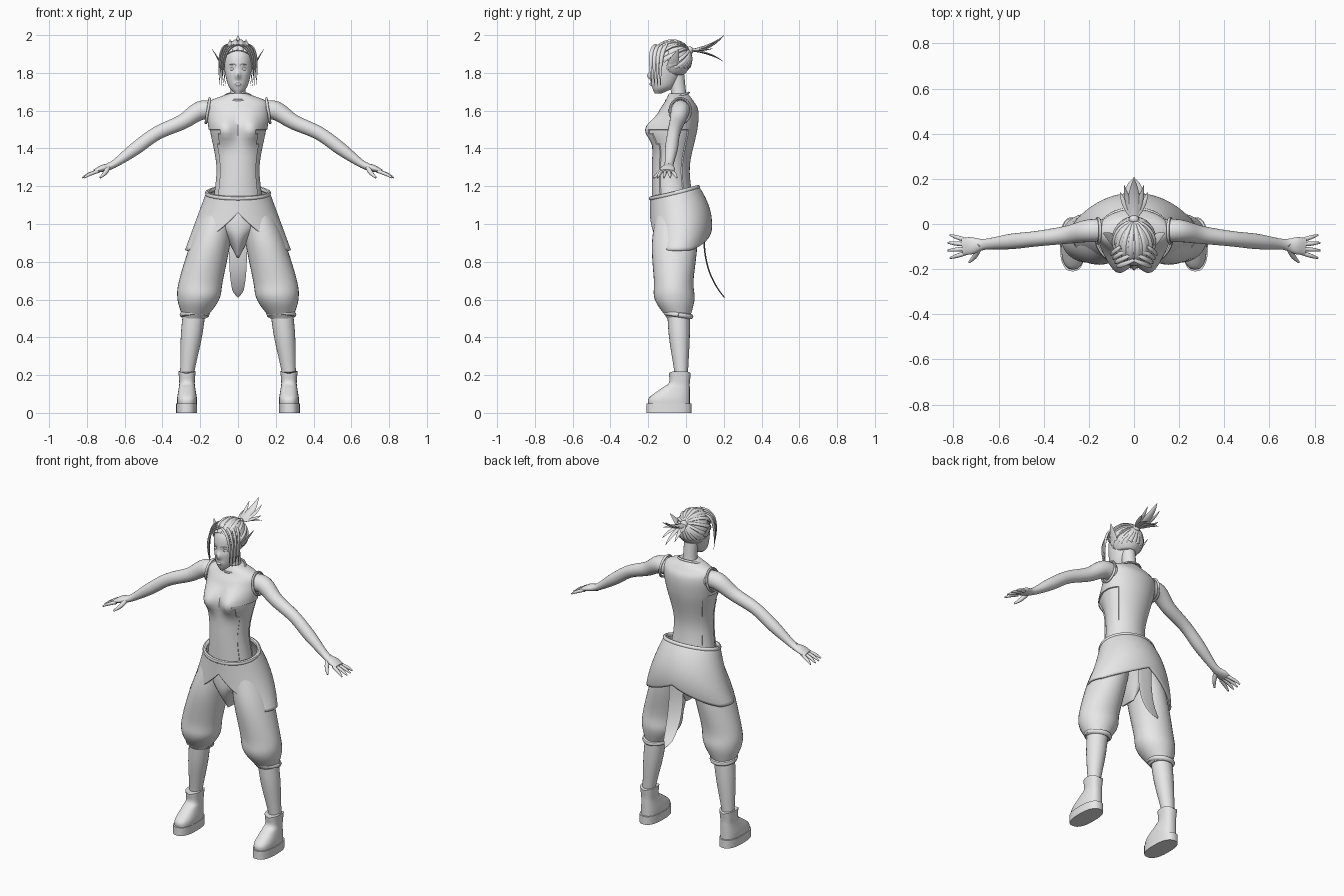
import bpy, bmesh, math
from math import sin, cos, pi, exp, sqrt, copysign
from mathutils import Vector

default_cube = bpy.data.objects.get("Cube")
if default_cube:
    bpy.data.objects.remove(default_cube, do_unlink=True)

grey = (.8, .8, .8, 1)
material = bpy.data.materials.new("plain grey")
material.use_nodes = True
material.diffuse_color = grey
material.node_tree.nodes["Principled BSDF"].inputs["Base Color"].default_value = grey

ACROSS, DEPTH, UP = Vector((1, 0, 0)), Vector((0, 1, 0)), Vector((0, 0, 1))


def finish(name, bm, mirror=False, thickness=0):
    bmesh.ops.recalc_face_normals(bm, faces=bm.faces)
    mesh = bpy.data.meshes.new(name)
    bm.to_mesh(mesh)
    bm.free()
    mesh.materials.append(material)
    mesh.shade_smooth()
    mesh.set_sharp_from_angle(angle=pi / 4)
    part = bpy.data.objects.new(name, mesh)
    bpy.context.collection.objects.link(part)
    if thickness:
        solid = part.modifiers.new("thickness", "SOLIDIFY")
        solid.thickness, solid.offset = thickness, 0
    if mirror:
        part.modifiers.new("mirror", "MIRROR").use_mirror_merge = False


def smooth_path(rows, steps):
    """Smooth curve through rows of position and two radii."""
    rows = [Vector(row) for row in rows]
    rows = [rows[0] * 2 - rows[1]] + rows + [rows[-1] * 2 - rows[-2]]
    path = []
    for before, start, end, after in zip(rows, rows[1:], rows[2:], rows[3:]):
        for k in range(steps):
            t = k / steps
            leave, arrive = (end - before) / 2, (after - start) / 2
            path.append(start.lerp(end, t * t * (3 - 2 * t))
                        + leave * t * (1 - t) ** 2 - arrive * t * t * (1 - t))
    return path + [rows[-2]]


def bridge(bm, rings):
    for low, high in zip(rings, rings[1:]):
        for k in range(len(low)):
            bm.faces.new((low[k], low[k - 1], high[k - 1], high[k]))


def sweep(name, rows, sides=24, steps=5, side=None, square=1, shape=None, mirror=False, detail=None):
    """Skin elliptical rings; they lie level unless a side direction is given."""
    path = smooth_path(rows, steps)
    bm = bmesh.new()
    rings = []
    for i, row in enumerate(path):
        a, b = ACROSS, DEPTH
        if side:
            ahead, behind = path[min(i + 1, len(path) - 1)], path[max(i - 1, 0)]
            along = (ahead - behind).xyz.normalized()
            a = (Vector(side) - along * along.dot(Vector(side))).normalized()
            b = along.cross(a)
        ring = []
        for k in range(sides):
            ca, sa = cos(2 * pi * k / sides), sin(2 * pi * k / sides)
            point = (Vector(row[:3]) + a * row[3] * copysign(abs(ca) ** square, ca)
                     + b * row[4] * copysign(abs(sa) ** square, sa))
            ring.append(bm.verts.new(shape(point) if shape else point))
        rings.append(ring)
    bridge(bm, rings)
    bm.faces.new(rings[0])
    bm.faces.new(rings[-1])
    if detail:
        bmesh.ops.recalc_face_normals(bm, faces=bm.faces)
        detail(bm)
    finish(name, bm, mirror)


def level(z, width, front, back, x=0):
    return x, (front + back) / 2, z, width, (back - front) / 2


def joint(place, wide, thick):
    return *place, wide, thick


def strand(name, start, bend, end, radius, flat=.5, side=ACROSS, mirror=False):
    start, bend, end = Vector(start), Vector(bend), Vector(end)
    rows = []
    for k in range(9):
        t = k / 8
        place = start.lerp(bend, t).lerp(bend.lerp(end, t), t)
        swell = radius * (.1 + sin(pi * (.2 + .8 * t)))
        rows.append(joint(place, swell, swell * flat))
    sweep(name, rows, sides=8, steps=2, side=side, mirror=mirror)


def trim(name, outline, radius, side, mirror=False):
    rows = [joint(outline(pi * k / 16), radius, radius) for k in range(33)]
    sweep(name, rows, sides=8, steps=2, side=side, mirror=mirror)


def ball(name, centre, size, mirror=False, cut=None):
    bm = bmesh.new()
    bmesh.ops.create_uvsphere(bm, u_segments=32, v_segments=20, radius=1)
    for v in bm.verts:
        v.co = Vector(centre) + v.co * Vector(size)
    if cut:
        gone = [f for f in bm.faces if cut(f.calc_center_median())]
        bmesh.ops.delete(bm, geom=gone, context="FACES")
    finish(name, bm, mirror, thickness=.008 if cut else 0)


def bump(point, x, z, wide, tall):
    return exp(-((abs(point.x) - x) / wide) ** 2 - ((point.z - z) / tall) ** 2)


# Torso with bust and recessed side panels
def bust(point):
    if point.y < -.06:
        point.y -= .06 * bump(point, x=.075, z=1.5, wide=.06, tall=.065)
    return point


def side_panels(bm):
    panel = [f for f in bm.faces if abs(f.normal.x) > .7 and f.calc_center_median().z < 1.5]
    bmesh.ops.inset_region(bm, faces=panel, thickness=.003, depth=-.006)


sweep("torso", [level(z=1.1, width=.14, front=-.18, back=.04),
                level(z=1.3, width=.12, front=-.18, back=.02),
                level(z=1.5, width=.155, front=-.17, back=.06),
                level(z=1.6, width=.165, front=-.14, back=.065),
                level(z=1.65, width=.15, front=-.11, back=.04),
                level(z=1.69, width=.05, front=-.09, back=.01)],
      sides=48, steps=7, shape=bust, detail=side_panels)
sweep("neck", [level(z=1.65, width=.05, front=-.09, back=.01),
               level(z=1.7, width=.04, front=-.08, back=0),
               level(z=1.8, width=.04, front=-.1, back=-.01)])
trim("collar", lambda u: (.07 * cos(u), .06 * sin(u) - .045, 1.675 + .02 * sin(u)), radius=.006, side=UP)
trim("armhole_trim", lambda u: (.16 - .01 * sin(u), .055 * cos(u) - .03, 1.6 + .065 * sin(u)),
     radius=.007, side=ACROSS, mirror=True)

# Arms and hands
shoulder, elbow = Vector((.16, -.03, 1.6)), Vector((.43, -.065, 1.48))
wrist, knuckles = Vector((.66, -.09, 1.315)), Vector((.76, -.1, 1.28))
sweep("arm", [joint(shoulder - ACROSS * .04, wide=.05, thick=.05),
              joint(shoulder + ACROSS * .04, wide=.05, thick=.05),
              joint(shoulder.lerp(elbow, .5), wide=.04, thick=.04),
              joint(elbow, wide=.034, thick=.036),
              joint(elbow.lerp(wrist, .5), wide=.034, thick=.034),
              joint(wrist, wide=.024, thick=.02),
              joint(wrist.lerp(knuckles, .6), wide=.038, thick=.018),
              joint(knuckles, wide=.036, thick=.009)], side=DEPTH, mirror=True)
for spread, label in zip((-1.5, -.5, .5, 1.5), ("little", "ring", "middle", "index")):
    base = knuckles - DEPTH * spread * .018 - ACROSS * .02
    tip = base + Vector((.09 - .01 * abs(spread), -.016 * spread, -.035))
    sweep(label + "_finger", [joint(base, wide=.01, thick=.01),
                              joint(base.lerp(tip, .6) + UP * .004, wide=.009, thick=.009),
                              joint(tip, wide=.004, thick=.004)], sides=10, side=DEPTH, mirror=True)
thumb_tip = wrist + Vector((.07, -.08, -.07))
sweep("thumb", [joint(wrist + ACROSS * .02, wide=.014, thick=.014),
                joint(wrist.lerp(thumb_tip, .6), wide=.012, thick=.012),
                joint(thumb_tip, wide=.005, thick=.005)], sides=10, side=UP, mirror=True)


# Hip wrap with a hem that rises at the centre front and back
def wrap_point(angle, drop):
    s, c = sin(angle), cos(angle)
    waist = 1.165 - .03 * c
    hem = .86 + (.2 if c > 0 else .11) * max(0, 1 - abs(s) / .9)
    z = waist + (hem - waist) * drop
    flare = (1.2 - z) / .34
    back = .06 + .04 * flare + .2 * flare * (1 - flare)
    x, y, z, width, depth = level(z, width=.15 + .125 * flare, front=-.185, back=back)
    return Vector((width * s, y - depth * c, z))


bm = bmesh.new()
around, rows = 72, 18
bridge(bm, [[bm.verts.new(wrap_point(2 * pi * k / around, row / rows)) for k in range(around)]
            for row in range(rows + 1)])
finish("hip_wrap", bm, thickness=.012)
trim("waistband", lambda u: wrap_point(u, 0), radius=.012, side=UP)

# Trousers, gathered below the knee
sweep("pelvis", [level(z=1.1, width=.13, front=-.16, back=.06),
                 level(z=1, width=.13, front=-.17, back=.08),
                 level(z=.92, width=.06, front=-.16, back=.06),
                 level(z=.82, width=.005, front=-.1, back=0)])
sweep("trouser_leg", [level(z=1.1, x=.09, width=.08, front=-.15, back=.05),
                      level(z=.9, x=.145, width=.105, front=-.18, back=.06),
                      level(z=.7, x=.196, width=.116, front=-.17, back=.04),
                      level(z=.6, x=.21, width=.11, front=-.165, back=.045),
                      level(z=.5, x=.23, width=.06, front=-.1, back=.02)],
      sides=32, steps=8, mirror=True)
trim("knee_cuff", lambda u: (.23 + .065 * cos(u), .065 * sin(u) - .04, .52 - .01 * sin(u)),
     radius=.014, side=UP, mirror=True)

# Cloth tail hanging behind
tail = [k / 12 for k in range(13)]
sweep("cloth_tail", [level(z=1 - .39 * t, width=.002 + .046 * sqrt(1 - t ** 4),
                           front=.09 + .11 * t ** 3, back=.098 + .11 * t ** 3) for t in tail], sides=12)

# Lower legs and boots
sweep("lower_leg", [level(z=.55, x=.23, width=.06, front=-.1, back=.02),
                    level(z=.4, x=.247, width=.056, front=-.09, back=.02),
                    level(z=.2, x=.27, width=.036, front=-.06, back=.01),
                    level(z=.1, x=.27, width=.036, front=-.06, back=.01)], mirror=True)


def notch(point):
    if point.z > .19:
        point.z += .3 * abs(point.x - .27) - .008
    return point


sweep("boot", [level(z=.04, x=.27, width=.052, front=-.2, back=.02),
               level(z=.08, x=.27, width=.052, front=-.195, back=.02),
               level(z=.13, x=.27, width=.044, front=-.13, back=.02),
               level(z=.16, x=.27, width=.041, front=-.09, back=.02),
               level(z=.215, x=.27, width=.046, front=-.09, back=.025)],
      sides=32, square=.8, shape=notch, mirror=True)
sweep("boot_sole", [level(z=z, x=.272, width=.056, front=-.21, back=.03) for z in (0, .05)],
      sides=32, square=.8, mirror=True)


# Head and face: nose, lips and eye sockets pushed from the surface
def face(point):
    if point.y < -.11:
        point.y -= .022 * bump(point, x=0, z=1.785, wide=.013, tall=.02)
        point.y -= .008 * bump(point, x=0, z=1.74, wide=.02, tall=.01)
        point.y += .007 * bump(point, x=.03, z=1.82, wide=.018, tall=.014)
    return point


sweep("head", [level(z=1.69, width=.014, front=-.165, back=-.13),
               level(z=1.73, width=.05, front=-.18, back=-.06),
               level(z=1.82, width=.072, front=-.186, back=-.015),
               level(z=1.9, width=.072, front=-.175, back=0),
               level(z=1.96, width=.03, front=-.12, back=-.04)],
      sides=64, steps=10, shape=face)
ball("eye", centre=(.031, -.168, 1.82), size=(.014, .008, .008), mirror=True)
ball("lips", centre=(0, -.186, 1.74), size=(.015, .008, .008))
strand("eyebrow", start=(.01, -.185, 1.84), bend=(.03, -.185, 1.85), end=(.05, -.16, 1.84),
       radius=.004, mirror=True)
strand("ear", start=(.06, -.09, 1.8), bend=(.09, -.07, 1.85), end=(.136, -.04, 1.925),
       radius=.025, flat=.2, side=DEPTH, mirror=True)

# Hair cap with combed-back locks
skull, size = Vector((0, -.075, 1.872)), Vector((.088, .1, .098))
ball("hair_cap", skull, size, cut=lambda p: (p.y < -.095 and p.z < 1.915) or p.z < 1.795)
knot = Vector((0, .85, .5)).normalized()
locks = 20
for i in range(locks):
    turn = 2 * pi * (i + .5) / locks
    hairline = Vector((sin(turn), -cos(turn), max(0, cos(turn)) - .5)).normalized()
    lock = [skull + hairline.slerp(knot, k / 8) * size for k in range(9)]
    sweep("hair_lock", [joint(p, wide=.016 - .001 * k, thick=.009) for k, p in enumerate(lock)],
          sides=8, steps=2, side=(cos(turn), sin(turn), .15))

# Loose strands framing the face
for k in range(4):
    strand("face_strand", start=(.02 * k, .02 * k - .16, 1.95),
           bend=(.1 + .005 * k, .02 * k - .2, 1.93), end=(.065 + .01 * k, .015 * k - .18, 1.73),
           radius=.01, side=DEPTH, mirror=True)

# Tied ponytail fanning out behind
tie = Vector((0, .02, 1.918))
ball("hair_tie", tie, size=(.022, .02, .022))
for k in range(8):
    turn = pi * k / 4
    fan = Vector((.06 * sin(turn), .15 + .03 * cos(2 * turn), .01 + .07 * cos(turn)))
    strand("ponytail_strand", start=tie, bend=tie + fan * Vector((.8, .6, .1)), end=tie + fan,
           radius=.012 if k else .024, flat=.4)
